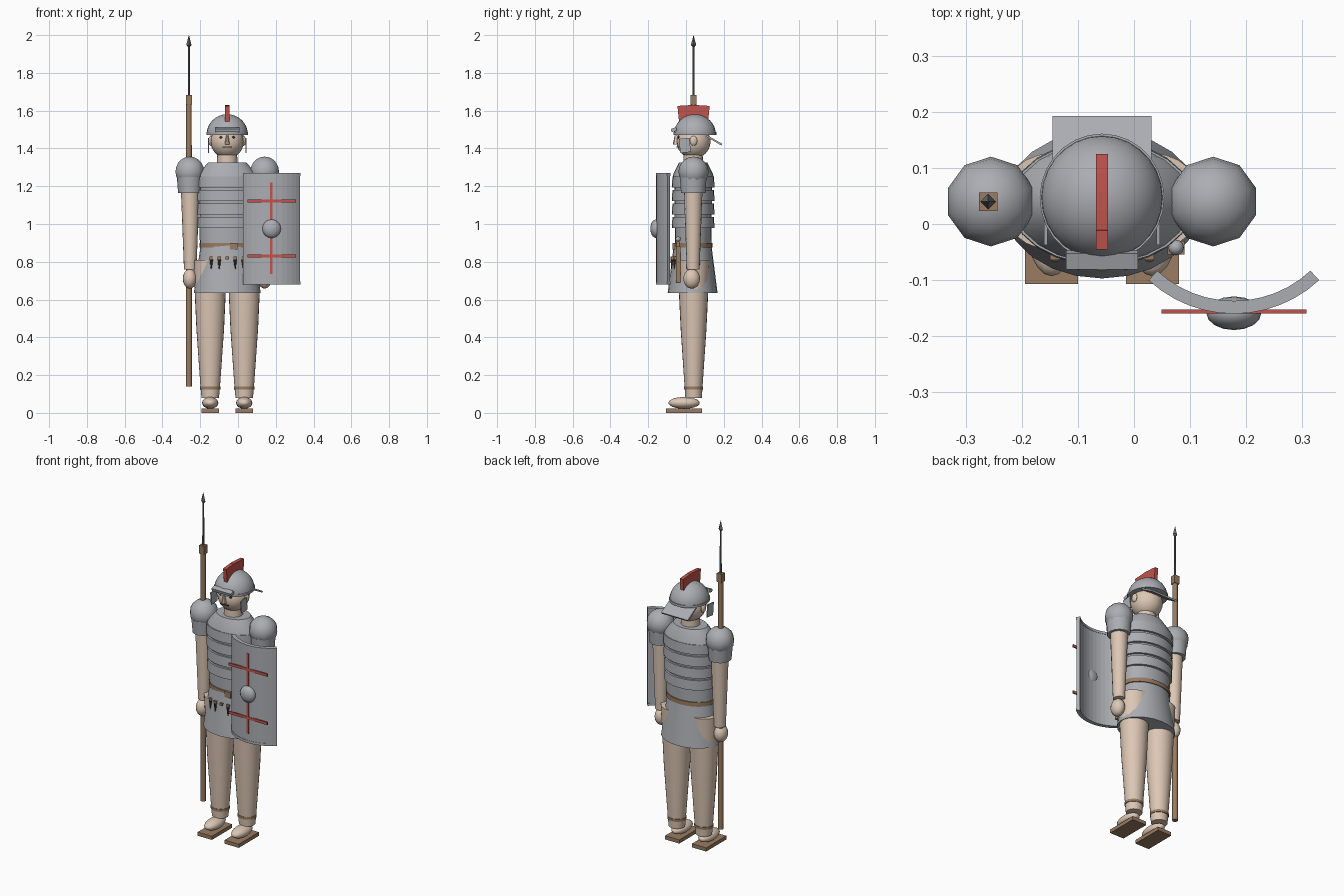
import bpy, bmesh, math
from mathutils import Matrix, Vector

if "Cube" in bpy.data.objects:
    bpy.data.objects.remove(bpy.data.objects["Cube"], do_unlink=True)


def material(name, rgb):
    m = bpy.data.materials.new(name)
    m.use_nodes = True
    m.diffuse_color = (*rgb, 1)
    m.node_tree.nodes["Principled BSDF"].inputs["Base Color"].default_value = (*rgb, 1)
    return m


STEEL = material("steel", (0.41, 0.42, 0.45))
IRON = material("dark iron", (0.14, 0.145, 0.16))
SKIN = material("skin", (0.72, 0.57, 0.46))
LEATHER = material("leather", (0.32, 0.2, 0.12))
RED = material("red", (0.53, 0.09, 0.075))
DARK = material("dark brown", (0.06, 0.04, 0.03))

CX, CY = -0.057, 0.038   # body axis


def finish(name, bm, mat, smooth=True):
    bmesh.ops.recalc_face_normals(bm, faces=bm.faces)
    me = bpy.data.meshes.new(name)
    bm.to_mesh(me)
    bm.free()
    me.materials.append(mat)
    ob = bpy.data.objects.new(name, me)
    bpy.context.collection.objects.link(ob)
    if smooth:
        bpy.ops.object.select_all(action="DESELECT")
        ob.select_set(True)
        bpy.context.view_layer.objects.active = ob
        bpy.ops.object.shade_smooth_by_angle(angle=math.radians(38))
    return ob


def box(name, mat, centre, size, tilt=0):
    bm = bmesh.new()
    m = Matrix.Translation(centre) @ Matrix.Rotation(tilt, 4, "X") @ Matrix.Diagonal((*size, 1))
    bmesh.ops.create_cube(bm, size=1, matrix=m)
    return finish(name, bm, mat, False)


def ball(name, mat, centre, radii, seg=20, rings=12):
    bm = bmesh.new()
    m = Matrix.Translation(centre) @ Matrix.Diagonal((*radii, 1))
    bmesh.ops.create_uvsphere(bm, u_segments=seg, v_segments=rings, radius=1, matrix=m)
    return finish(name, bm, mat)


def stack(name, mat, x, y, rows, seg=24):
    """Capped elliptical column from rows of (z, x radius, y radius)."""
    bm = bmesh.new()
    rings = []
    for z, rx, ry in rows:
        ring = []
        for i in range(seg):
            a = math.tau * i / seg
            ring.append(bm.verts.new((x + rx * math.cos(a), y + ry * math.sin(a), z)))
        rings.append(ring)
    for low, high in zip(rings, rings[1:]):
        for i in range(seg):
            j = (i + 1) % seg
            bm.faces.new((low[i], low[j], high[j], high[i]))
    bm.faces.new(rings[0])
    bm.faces.new(rings[-1])
    return finish(name, bm, mat)


def arc_plate(name, mat, centre, r_in, r_out, half, z0, z1, steps=12):
    """Curved upright plate bulging towards the front."""
    bm = bmesh.new()
    sections = []
    for i in range(steps + 1):
        a = half * (2 * i / steps - 1)
        d = Vector((math.sin(a), -math.cos(a), 0))
        sections.append([bm.verts.new(Vector((*centre, z)) + d * r)
                         for r, z in ((r_in, z0), (r_out, z0), (r_out, z1), (r_in, z1))])
    for p, q in zip(sections, sections[1:]):
        for k in range(4):
            n = (k + 1) % 4
            bm.faces.new((p[k], p[n], q[n], q[k]))
    bm.faces.new(sections[0])
    bm.faces.new(sections[-1])
    return finish(name, bm, mat, False)


# Legs, feet and arms, mirrored about the body axis
for side, s in (("right", -1), ("left", 1)):
    lx, ax = CX + s * 0.09, CX + s * 0.198
    stack(side + "_leg", SKIN, lx, 0.04,
          [(0.08, 0.046, 0.044), (0.13, 0.051, 0.047), (0.44, 0.073, 0.068), (0.81, 0.09, 0.086)])
    stack(side + "_ankle_strap", LEATHER, lx, 0.04, [(0.125, 0.054, 0.05), (0.14, 0.054, 0.05)])
    ball(side + "_foot", SKIN, (lx, -0.01, 0.053), (0.043, 0.083, 0.031))
    box(side + "_sole", LEATHER, (lx, -0.011, 0.011), (0.095, 0.192, 0.022))
    stack(side + "_arm", SKIN, ax - s * 0.002, CY,
          [(0.76, 0.033, 0.034), (1.2, 0.05, 0.05)], 16)
    ball(side + "_hand", SKIN, (ax, 0.03, 0.71), (0.037, 0.044, 0.052), 16, 10)
    stack(side + "_sleeve", STEEL, ax, CY,
          [(1.165, 0.062, 0.066), (1.25, 0.069, 0.073)], 14)
    ball(side + "_shoulder_guard", STEEL, (ax, 0.04, 1.277), (0.08, 0.08, 0.08), 10, 10)

# Torso armour, belt and skirt
stack("torso", STEEL, CX, CY, [(0.89, 0.145, 0.096), (1.25, 0.152, 0.1)])
stack("collar", STEEL, CX, CY, [(1.235, 0.162, 0.11), (1.265, 0.155, 0.105), (1.325, 0.102, 0.075)])
for i in range(4):
    z = 0.978 + i * 0.072
    w = 0.158 + i * 0.002
    stack(f"armour_band_{i + 1}", STEEL, CX, CY, [(z, w, 0.113), (z + 0.058, w, 0.11)])
stack("belt", LEATHER, CX, CY, [(0.875, 0.148, 0.103), (0.9, 0.148, 0.103)])
stack("skirt", STEEL, CX, CY - 0.003, [(0.635, 0.177, 0.132), (0.885, 0.141, 0.1)])
box("buckle", LEATHER, (-0.022, -0.065, 0.883), (0.04, 0.012, 0.035))

# Apron straps with hanging dark tips
for i in range(5):
    dx = (i - 2) * 0.042
    y = CY - 0.003 - 0.112 * math.sqrt(1 - (dx / 0.152) ** 2)
    box(f"apron_strap_{i + 1}", LEATHER, (CX + dx, y, 0.82), (0.018, 0.012, 0.014))
    if i != 2:
        stack(f"apron_tip_{i + 1}", DARK, CX + dx, y - 0.002,
              [(0.755, 0.002, 0.002), (0.812, 0.009, 0.008)], 8)

# Sword at the left hip
box("scabbard", LEATHER, (0.075, -0.042, 0.785), (0.03, 0.024, 0.19))
box("sword_grip", LEATHER, (0.075, -0.042, 0.895), (0.014, 0.014, 0.04))
ball("sword_pommel", STEEL, (0.075, -0.042, 0.92), (0.014, 0.014, 0.014), 12, 8)

# Head and face
stack("neck", SKIN, CX, CY, [(1.29, 0.055, 0.052), (1.39, 0.052, 0.05)])
ball("head", SKIN, (CX, 0.04, 1.437), (0.088, 0.09, 0.09))
stack("nose", SKIN, CX, -0.05, [(1.422, 0.013, 0.02), (1.468, 0.006, 0.01)], 8)
box("mouth", DARK, (CX, -0.043, 1.408), (0.05, 0.012, 0.005))
for side, s in (("right", -1), ("left", 1)):
    ball(side + "_eye", DARK, (CX + s * 0.032, -0.038, 1.459), (0.01, 0.006, 0.006), 10, 6)
    ball(side + "_ear", SKIN, (CX + s * 0.087, 0.04, 1.44), (0.012, 0.02, 0.026), 12, 8)
    box(side + "_cheek_guard", STEEL, (CX + s * 0.1, -0.006, 1.416), (0.006, 0.056, 0.075), 0.1)

# Helmet: dome, rim, brow plate, neck guard and crest
dome = [(1.475 + 0.106 * math.sin(a), 0.109 * math.cos(a), 0.111 * math.cos(a))
        for a in (math.radians(d) for d in range(0, 90, 11))]
stack("helmet_dome", STEEL, CX, 0.047, dome, 28)
stack("helmet_rim", STEEL, CX, 0.047, [(1.472, 0.111, 0.114), (1.486, 0.111, 0.114)], 28)
box("brow_plate", STEEL, (CX, -0.064, 1.499), (0.128, 0.03, 0.018), 0.3)
box("neck_guard", STEEL, (CX, 0.148, 1.444), (0.177, 0.096, 0.01), -0.52)
for i in range(5):
    k = i - 2
    box(f"crest_{i + 1}", RED, (CX, 0.04 + k * 0.032, 1.588 - abs(k) * 0.002),
        (0.022, 0.034, 0.085), -k * 0.05)

# Spear
SX, SY = -0.26, 0.04
stack("spear_shaft", LEATHER, SX, SY, [(0.14, 0.016, 0.016), (1.64, 0.015, 0.015)], 12)
box("spear_block", LEATHER, (SX, SY, 1.658), (0.033, 0.033, 0.05))
stack("spear_shank", IRON, SX, SY, [(1.67, 0.006, 0.006), (1.95, 0.005, 0.005)], 8)
stack("spear_tip", IRON, SX, SY,
      [(1.935, 0.004, 0.004), (1.948, 0.014, 0.014), (2.0, 0.0005, 0.0005)], 4)

# Curved shield with rims, boss and painted bars
HX, HY, HALF = 0.178, 0.063, math.radians(43)
arc_plate("shield", STEEL, (HX, HY), 0.202, 0.221, HALF, 0.685, 1.265)
for name, z in (("bottom", 0.68), ("top", 1.255)):
    arc_plate(f"shield_{name}_rim", STEEL, (HX, HY), 0.2, 0.223, HALF, z, z + 0.015)
ball("shield_boss", STEEL, (HX, -0.159, 0.975), (0.049, 0.03, 0.049), 16, 10)
box("shield_upright_bar", RED, (HX - 0.002, -0.156, 0.978), (0.015, 0.007, 0.485))
for name, z in (("upper", 1.122), ("lower", 0.83)):
    box(f"shield_{name}_bar", RED, (HX, -0.156, z), (0.258, 0.007, 0.016))
